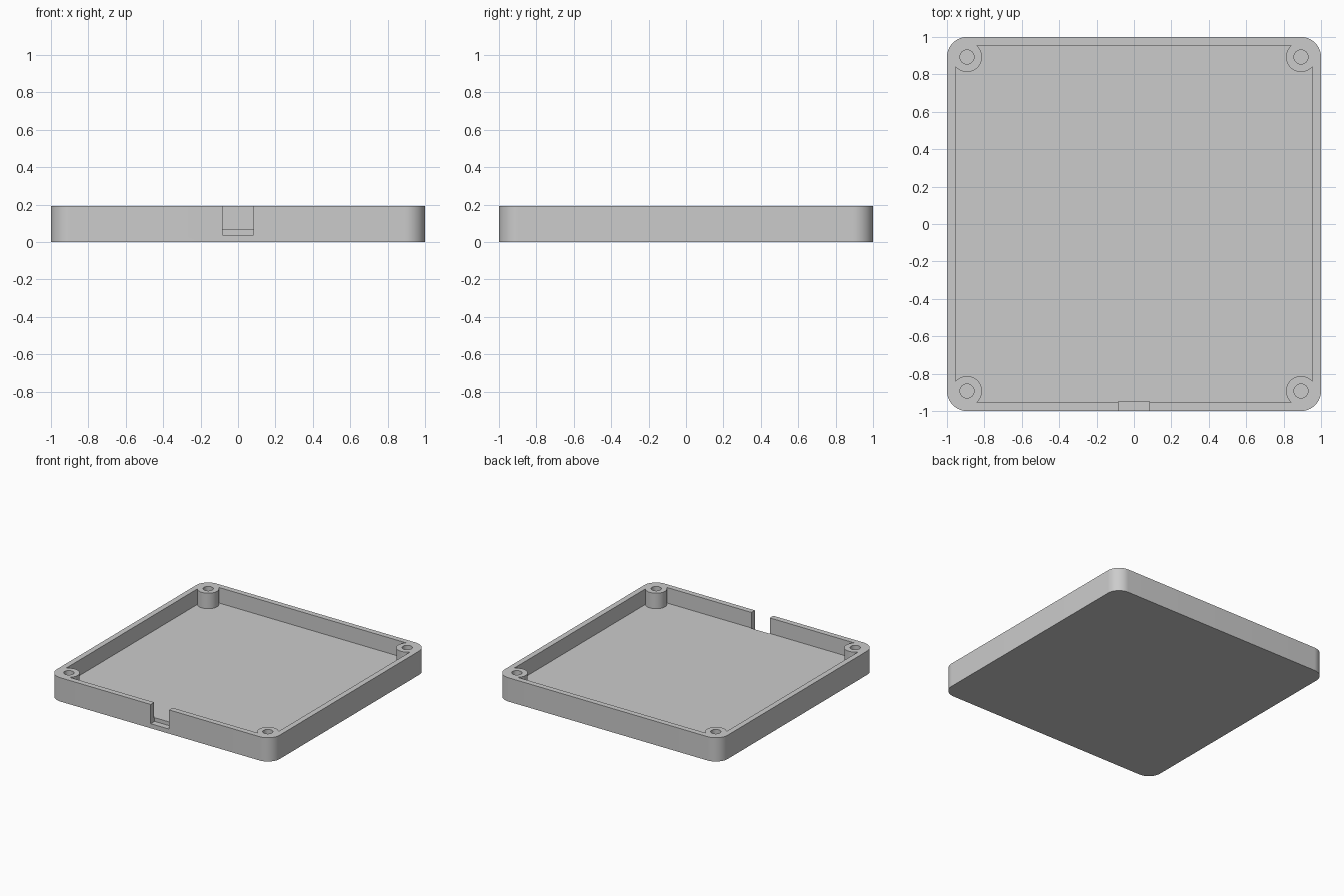
import bpy, bmesh
from math import radians, sin, cos, acos, degrees

cube = bpy.data.objects.get("Cube")
if cube:
    bpy.data.objects.remove(cube, do_unlink=True)

HEIGHT, FLOOR = 0.193, 0.067
INNER = 0.955             # inner wall position
POST = 0.893              # screw post centre
POST_R, HOLE_R = 0.08, 0.038
NOTCH_W, NOTCH_Z = 0.083, 0.037
ABOVE = HEIGHT + 0.1

grey = bpy.data.materials.new("light grey plastic")
grey.use_nodes = True
colour = (0.6, 0.6, 0.6, 1)
grey.diffuse_color = colour
grey.node_tree.nodes["Principled BSDF"].inputs["Base Color"].default_value = colour


def arc(cx, cy, r, start, end, steps):
    angles = [radians(start + (end - start) * i / steps) for i in range(steps + 1)]
    return [(cx + r * cos(a), cy + r * sin(a)) for a in angles]


def four_corners(points):
    """Repeat one corner's outline by quarter turns."""
    outline = []
    for _ in range(4):
        outline += points
        points = [(-y, x) for x, y in points]
    return outline


def prism(name, outline, z0, z1):
    bm = bmesh.new()
    base = bm.faces.new([bm.verts.new((x, y, z0)) for x, y in outline])
    top = bmesh.ops.extrude_face_region(bm, geom=[base])["geom"]
    bmesh.ops.translate(bm, vec=(0, 0, z1 - z0),
                        verts=[v for v in top if isinstance(v, bmesh.types.BMVert)])
    bmesh.ops.recalc_face_normals(bm, faces=bm.faces)
    mesh = bpy.data.meshes.new(name)
    bm.to_mesh(mesh)
    bm.free()
    mesh.materials.append(grey)
    obj = bpy.data.objects.new(name, mesh)
    bpy.context.collection.objects.link(obj)
    return obj


# Rounded outer block
tray = prism("enclosure_tray", four_corners(arc(POST, POST, 1 - POST, 0, 90, 16)), 0, HEIGHT)

# Cavity that wraps around the corner posts
reach = degrees(acos((INNER - POST) / POST_R))
cavity = four_corners(arc(POST, POST, POST_R, -reach, reach - 270, 32))
cutters = [prism("cavity_cutter", cavity, FLOOR, ABOVE)]

# Screw holes
for sx in (-1, 1):
    for sy in (-1, 1):
        circle = arc(sx * POST, sy * POST, HOLE_R, 0, 360, 32)[:-1]
        cutters.append(prism("screw_hole_cutter", circle, FLOOR, ABOVE))

# Cable notch in the front wall
notch = [(-NOTCH_W, -1.1), (NOTCH_W, -1.1), (NOTCH_W, -0.95), (-NOTCH_W, -0.95)]
cutters.append(prism("cable_notch_cutter", notch, NOTCH_Z, ABOVE))

# Carve the tray
bpy.ops.object.select_all(action='DESELECT')
bpy.context.view_layer.objects.active = tray
tray.select_set(True)
for cutter in cutters:
    cutter.hide_render = True
    mod = tray.modifiers.new(cutter.name, 'BOOLEAN')
    mod.operation = 'DIFFERENCE'
    mod.solver = 'EXACT'
    mod.object = cutter
    bpy.ops.object.modifier_apply(modifier=mod.name)
    bpy.data.objects.remove(cutter, do_unlink=True)

bpy.ops.object.shade_smooth_by_angle(angle=radians(30))
